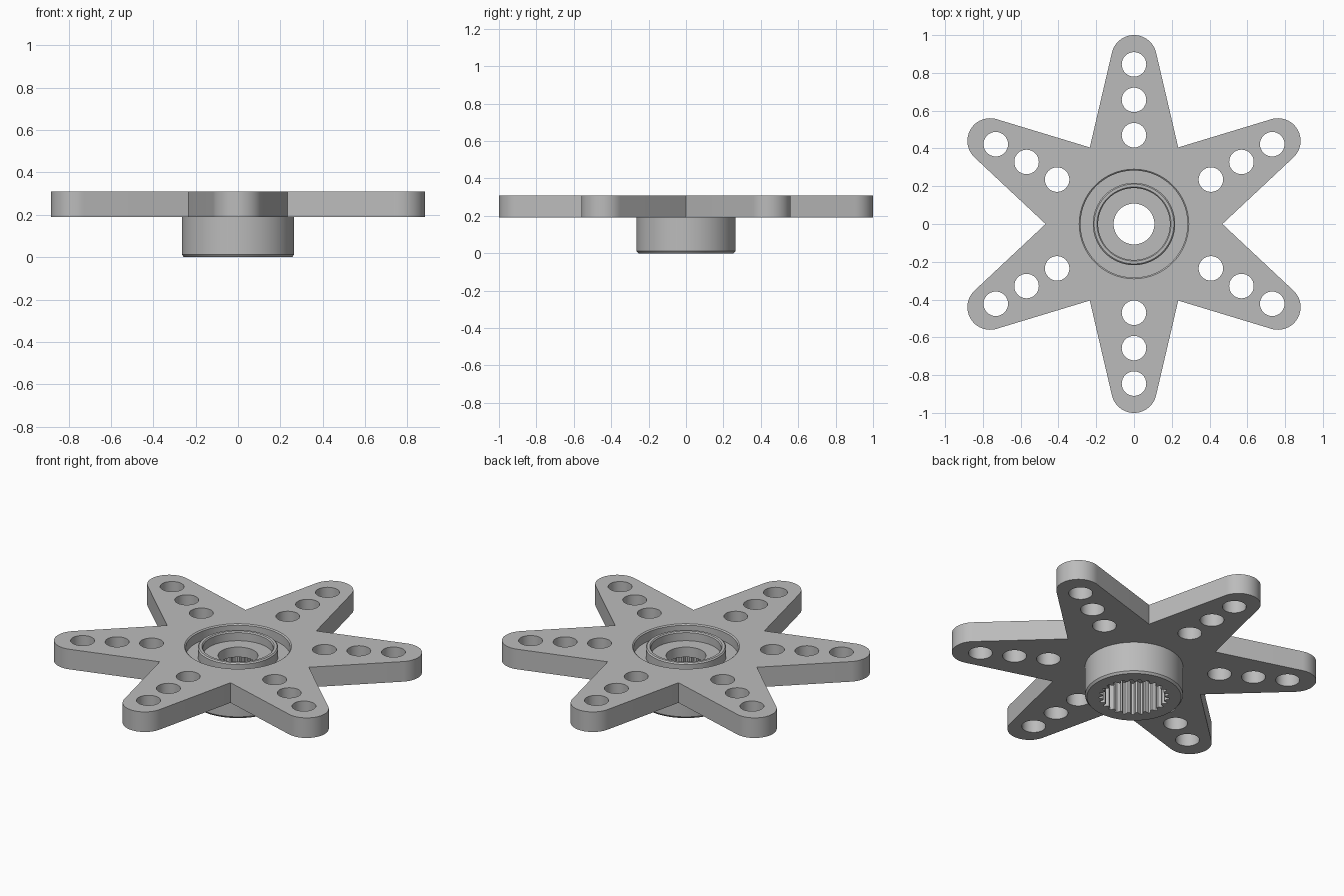
import bpy, bmesh
from math import sin, cos, pi, acos, atan2, hypot

cube = bpy.data.objects.get("Cube")
if cube:
    bpy.data.objects.remove(cube)

ARMS, TEETH = 6, 25
BOTTOM, TOP = 0.19, 0.31        # plate heights
TIP_AT, TIP_R = 0.88, 0.12      # rounded arm end
VALLEY = 0.468                  # inner corner between arms
BORE = 0.29                     # opening that receives the hub

grey = bpy.data.materials.new("grey plastic")
grey.use_nodes = True
COLOUR = (0.5, 0.5, 0.5, 1)
grey.diffuse_color = COLOUR
grey.node_tree.nodes["Principled BSDF"].inputs["Base Color"].default_value = COLOUR


def circle(cx, cy, r, n):
    return [(cx + r * cos(2 * pi * i / n), cy + r * sin(2 * pi * i / n)) for i in range(n)]


def finish(obj):
    obj.data.materials.clear()
    obj.data.materials.append(grey)
    bpy.ops.object.select_all(action='DESELECT')
    obj.select_set(True)
    bpy.context.view_layer.objects.active = obj
    bpy.ops.object.shade_smooth_by_angle(angle=pi / 6)


# Star outline: each arm is an arc tangent to the lines from its two valleys
vx, vy = VALLEY * cos(pi / ARMS), VALLEY * sin(pi / ARMS)
dx, dy = vx - TIP_AT, vy
sweep = atan2(dy, dx) - acos(TIP_R / hypot(dx, dy))
outline, holes = [], []
for arm in range(ARMS):
    a = pi / 2 + arm * 2 * pi / ARMS
    c, s = cos(a), sin(a)
    outline.append((VALLEY * cos(a - pi / ARMS), VALLEY * sin(a - pi / ARMS)))
    for i in range(25):
        t = a - sweep + 2 * sweep * i / 24
        outline.append((TIP_AT * c + TIP_R * cos(t), TIP_AT * s + TIP_R * sin(t)))
    holes += [circle(d * c, d * s, 0.065, 32) for d in (0.47, 0.657, 0.845)]

# Plate: filled flat curve with holes, extruded
curve = bpy.data.curves.new("star_outline", 'CURVE')
curve.dimensions = '2D'
curve.fill_mode = 'BOTH'
curve.extrude = (TOP - BOTTOM) / 2
for loop in [outline, circle(0, 0, BORE, TEETH * 4)] + holes:
    spline = curve.splines.new('POLY')
    spline.points.add(len(loop) - 1)
    for point, (x, y) in zip(spline.points, loop):
        point.co = (x, y, 0, 1)
    spline.use_cyclic_u = True
plate = bpy.data.objects.new("star_plate", curve)
bpy.context.collection.objects.link(plate)
bpy.ops.object.select_all(action='DESELECT')
plate.select_set(True)
bpy.context.view_layer.objects.active = plate
bpy.ops.object.convert(target='MESH')
plate = bpy.context.view_layer.objects.active
for v in plate.data.vertices:
    v.co.z += (TOP + BOTTOM) / 2
bm = bmesh.new()
bm.from_mesh(plate.data)
bmesh.ops.remove_doubles(bm, verts=bm.verts, dist=0.0001)
bmesh.ops.recalc_face_normals(bm, faces=bm.faces)
bm.to_mesh(plate.data)
bm.free()
finish(plate)

# Hub: closed turned profile; a radius of None follows the socket teeth
profile = [(None, 0), (None, 0.195), (0.108, 0.195), (0.108, 0.255),
           (0.19, 0.255), (0.19, 0.303), (0.196, TOP), (0.211, TOP),
           (0.218, 0.303), (0.218, 0.25), (0.283, 0.25), (0.283, 0.304),
           (BORE, TOP), (BORE, BOTTOM), (0.265, BOTTOM), (0.265, 0.012), (0.255, 0)]
tooth = (0.19, 0.19, 0.168, 0.168)
n = TEETH * len(tooth)
bm = bmesh.new()
rings = []
for r, z in profile:
    ring = []
    for i in range(n):
        a = 2 * pi * i / n
        radius = tooth[i % len(tooth)] if r is None else r
        ring.append(bm.verts.new((radius * cos(a), radius * sin(a), z)))
    rings.append(ring)
for k, lower in enumerate(rings):
    upper = rings[(k + 1) % len(rings)]
    for i in range(n):
        j = (i + 1) % n
        bm.faces.new((lower[i], lower[j], upper[j], upper[i]))
bmesh.ops.recalc_face_normals(bm, faces=bm.faces)
mesh = bpy.data.meshes.new("splined_hub")
bm.to_mesh(mesh)
bm.free()
hub = bpy.data.objects.new("splined_hub", mesh)
bpy.context.collection.objects.link(hub)
finish(hub)
